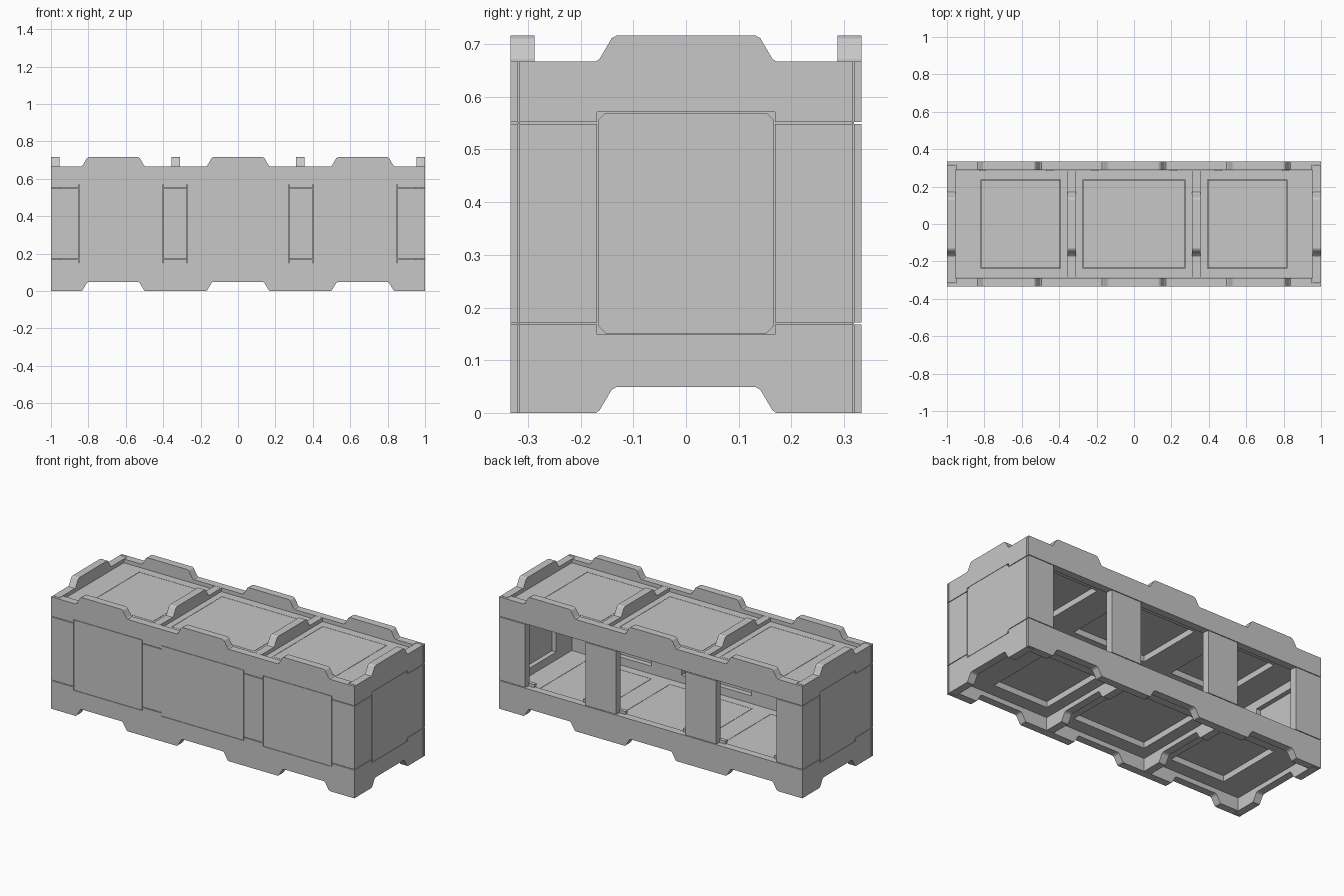
import bpy, bmesh

cube = bpy.data.objects.get("Cube")
if cube:
    bpy.data.objects.remove(cube, do_unlink=True)

grey = bpy.data.materials.new("plain_grey")
grey.use_nodes = True
grey.diffuse_color = (0.57, 0.57, 0.57, 1)
grey.node_tree.nodes["Principled BSDF"].inputs["Base Color"].default_value = (0.57, 0.57, 0.57, 1)

GAP = 0.002
SEAM = 0.004                        # gap between posts and rails
LOW, HIGH = 0.168, 0.552            # rail edges next to the wall posts
P_LOW, P_HIGH = 0.151, 0.569        # panel height range
SIDE_PANELS = [(-0.85, -0.4), (-0.27, 0.27), (0.4, 0.85)]
SIDE_OPENINGS = [(-0.83, -0.43), (-0.23, 0.23), (0.43, 0.83)]
END_PANEL = [(-0.167, 0.167)]
END_OPENING = [(-0.14, 0.14)]
DECK_PANELS = [(-0.815, -0.395), (-0.27, 0.27), (0.395, 0.815)]
CENTRES = [-2 / 3, 0, 2 / 3]
# Half profile of a raised lug / foot arch: offset from centre, rise
LUG = [(0.171, 0), (0.164, 0.005), (0.141, 0.044), (0.132, 0.049)]


def plate(name, outline, axis, a, b):
    """Extrude a flat outline along an axis from a to b."""
    place = {"x": lambda u, v, d: (d, u, v),
             "y": lambda u, v, d: (u, d, v),
             "z": lambda u, v, d: (u, v, d)}[axis]
    bm = bmesh.new()
    face = bm.faces.new([bm.verts.new(place(u, v, a)) for u, v in outline])
    ext = bmesh.ops.extrude_face_region(bm, geom=[face])
    for v in ext["geom"]:
        if isinstance(v, bmesh.types.BMVert):
            v.co["xyz".index(axis)] = b
    bmesh.ops.recalc_face_normals(bm, faces=bm.faces)
    mesh = bpy.data.meshes.new(name)
    bm.to_mesh(mesh)
    bm.free()
    mesh.materials.append(grey)
    obj = bpy.data.objects.new(name, mesh)
    bpy.context.collection.objects.link(obj)


def rect(u0, u1, v0, v1):
    return [(u0, v0), (u1, v0), (u1, v1), (u0, v1)]


def between(spans, limit):
    """Solid stretches left over between open spans."""
    edges = [-limit] + [e for s in spans for e in s] + [limit]
    return list(zip(edges[::2], edges[1::2]))


def rail_outline(half, centres, base, edge, notches=(), notch_z=0):
    pts = [(-half, base)]
    for c in centres:
        pts += [(c - w, base + h) for w, h in LUG]
        pts += [(c + w, base + h) for w, h in reversed(LUG)]
    pts += [(half, base), (half, edge)]
    for a, b in reversed(notches):
        pts += [(b, edge), (b, notch_z), (a, notch_z), (a, edge)]
    return pts + [(-half, edge)]


def wall_layer(name, axis, a, b, half, centres, openings, notched, seam):
    """Lower rail, upper rail and posts of one layer of a wall."""
    cuts = [(l - GAP, r + GAP) for l, r in openings] if notched else []
    plate(name + "_lower_rail",
          rail_outline(half, centres, 0, LOW, cuts, P_LOW - GAP), axis, a, b)
    plate(name + "_upper_rail",
          rail_outline(half, centres, 0.667, HIGH, cuts, P_HIGH + GAP), axis, a, b)
    for l, r in between(cuts or openings, half):
        plate(name + "_post", rect(l, r, LOW + seam, HIGH - seam), axis, a, b)


# Long walls: panelled at the front, open at the back
for name, s, closed in (("front", -1, True), ("back", 1, False)):
    wall_layer(name + "_skin", "y", s * 0.319, s * 0.333, 1, CENTRES,
               SIDE_PANELS if closed else SIDE_OPENINGS, closed, SEAM)
    wall_layer(name + "_core", "y", s * 0.288, s * 0.319, 0.952, CENTRES,
               SIDE_OPENINGS, False, 0)
for l, r in SIDE_PANELS:
    plate("front_panel", rect(l, r, P_LOW, P_HIGH), "y", -0.333, -0.32)

# End walls with one chamfered panel each
l, r = END_PANEL[0]
c = 0.014
octagon = [(l + c, P_LOW), (r - c, P_LOW), (r, P_LOW + c), (r, P_HIGH - c),
           (r - c, P_HIGH), (l + c, P_HIGH), (l, P_HIGH - c), (l, P_LOW + c)]
for name, s in (("left_end", 1), ("right_end", -1)):
    wall_layer(name + "_skin", "x", s * 0.984, s, 0.316, [0], END_PANEL, True, SEAM)
    wall_layer(name + "_core", "x", s * 0.955, s * 0.984, 0.316, [0], END_OPENING, False, 0)
    plate(name + "_panel", octagon, "x", s * 0.983, s)


# Floor and roof: framed decks with flush panels, recessed below
def deck_layer(name, spans, half_y, z0, z1):
    for s in (-1, 1):
        ys = sorted((s * half_y, s * 0.287))
        plate(name + "_side_strip", rect(-0.954, 0.954, *ys), "z", z0, z1)
    for a, b in between(spans, 0.954):
        plate(name + "_cross_strip", rect(a, b, -half_y, half_y), "z", z0, z1)


for name, top in (("floor", 0.122), ("roof", 0.645)):
    deck_layer(name + "_skin", [(a - GAP, b + GAP) for a, b in DECK_PANELS],
               0.235 + GAP, top - 0.01, top)
    deck_layer(name + "_core", [(a + 0.03, b - 0.03) for a, b in DECK_PANELS],
               0.205, top - 0.045, top - 0.01)
    for a, b in DECK_PANELS:
        plate(name + "_panel", rect(a, b, -0.235, 0.235), "z", top - 0.01, top)

# Cross rails between the three bays, above the roof and under the floor
for x in (-1 / 3, 1 / 3):
    for name, base, edge in (("roof_cross_rail", 0.667, 0.645), ("floor_cross_rail", 0, 0.077)):
        plate(name, rail_outline(0.287, [0], base, edge), "x", x - 0.023, x + 0.023)

# Small panel clips on the sill of the open back
for l, r in SIDE_OPENINGS:
    for x in (l + 0.02, r - 0.02):
        plate("sill_clip", rect(x - 0.02, x + 0.02, 0.278, 0.3), "z", LOW, LOW + 0.018)
